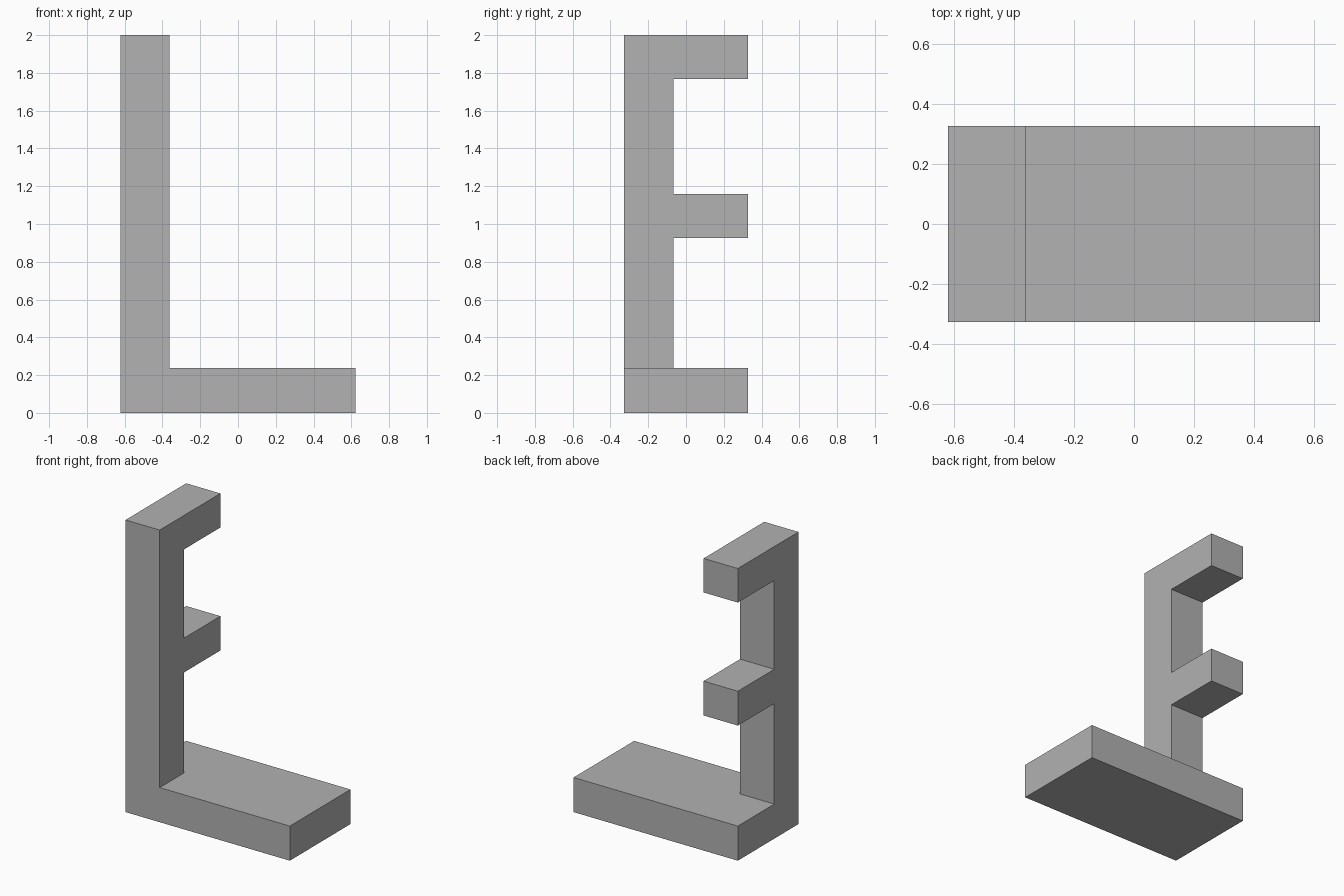
import bpy
import bmesh
import math
from mathutils import Vector

cube = bpy.data.objects.get("Cube")
if cube:
    bpy.data.objects.remove(cube, do_unlink=True)

# Plain grey material
grey = bpy.data.materials.new("plain grey")
grey.use_nodes = True
colour = (0.445, 0.445, 0.445, 1.0)
grey.diffuse_color = colour
grey.node_tree.nodes["Principled BSDF"].inputs["Base Color"].default_value = colour

# Main dimensions
X_LEFT, X_POST, X_END = -0.622, -0.363, 0.622
Y_CUTS = [-0.328, -0.066, 0.328]
Z_CUTS = [0.0, 0.237, 0.925, 1.16, 1.767, 2.0]
ARM_ROWS = (0, 2, 4)


def extrude_along_x(bm, faces, distance):
    result = bmesh.ops.extrude_face_region(bm, geom=faces)
    verts = [g for g in result["geom"] if isinstance(g, bmesh.types.BMVert)]
    bmesh.ops.translate(bm, verts=verts, vec=Vector((distance, 0, 0)))


bm = bmesh.new()

# Side profile: upright column with three arms reaching back
for row in range(len(Z_CUTS) - 1):
    for col in range(2):
        if col == 0 or row in ARM_ROWS:
            y0, y1 = Y_CUTS[col:col + 2]
            z0, z1 = Z_CUTS[row:row + 2]
            corners = [(y0, z0), (y1, z0), (y1, z1), (y0, z1)]
            bm.faces.new([bm.verts.new((X_LEFT, y, z)) for y, z in corners])
bmesh.ops.remove_doubles(bm, verts=bm.verts[:], dist=0.0001)

# Thickness of the upright
extrude_along_x(bm, bm.faces[:], X_POST - X_LEFT)

# Foot: the lowest row carried out sideways
foot = [f for f in bm.faces
        if all(abs(v.co.x - X_POST) < 0.001 and v.co.z < Z_CUTS[1] + 0.001
               for v in f.verts)]
extrude_along_x(bm, foot, X_END - X_POST)

# Clean flat faces
bmesh.ops.recalc_face_normals(bm, faces=bm.faces[:])
bmesh.ops.dissolve_limit(bm, angle_limit=math.radians(1),
                         verts=bm.verts[:], edges=bm.edges[:])

mesh = bpy.data.meshes.new("upright_with_arms_and_foot")
bm.to_mesh(mesh)
bm.free()
mesh.materials.append(grey)
body = bpy.data.objects.new("upright_with_arms_and_foot", mesh)
bpy.context.collection.objects.link(body)
